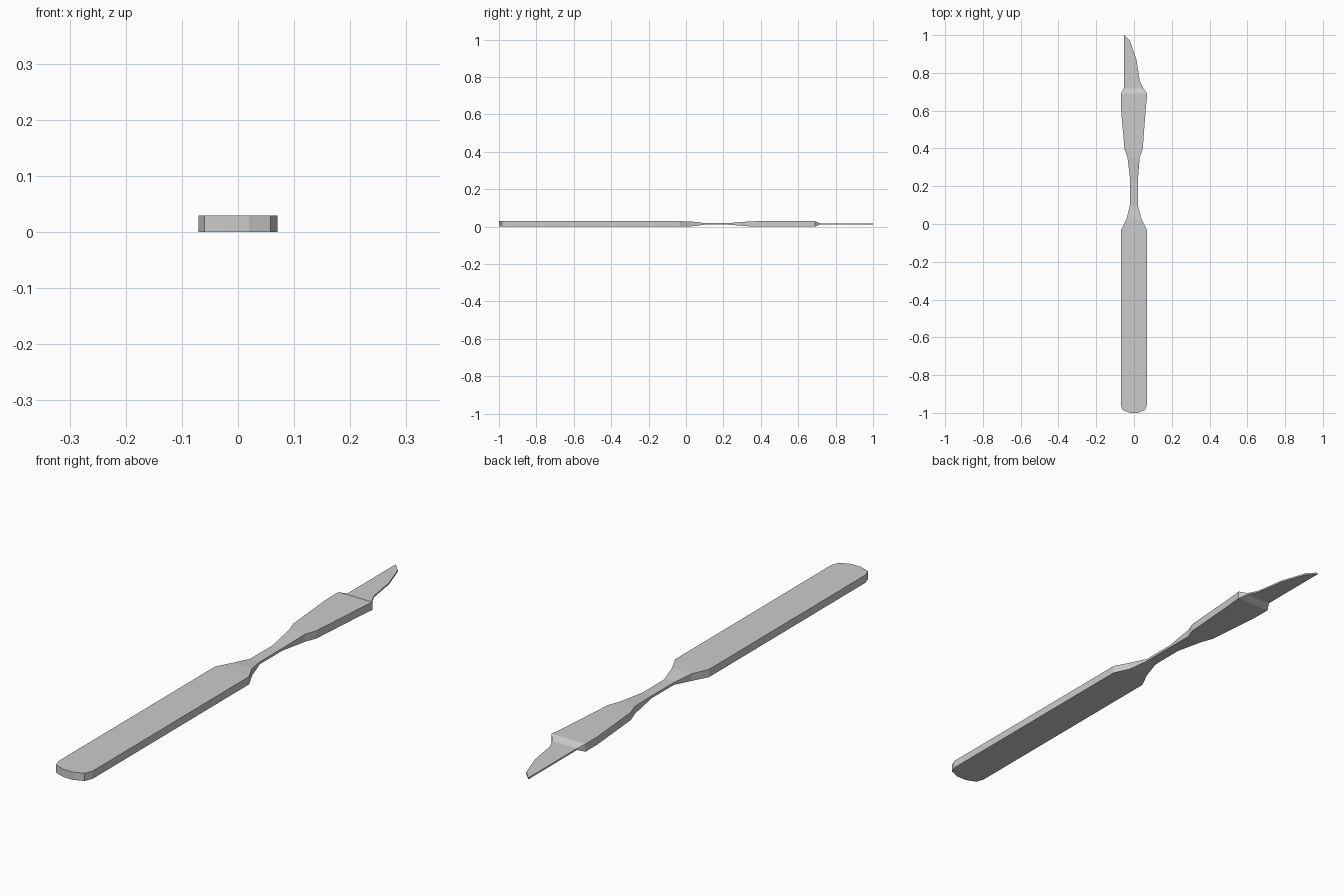
import bpy, bmesh

if "Cube" in bpy.data.objects:
    bpy.data.objects.remove(bpy.data.objects["Cube"])

MID = 0.0145  # height of the flat centre plane


def loft(name, stations):
    """Flat-faced loft of rectangular sections: y, left x, right x, half thickness."""
    bm = bmesh.new()
    rings = []
    for y, left, right, half in stations:
        rings.append([bm.verts.new((x, y, MID + z)) for x, z in
                      ((left, -half), (right, -half), (right, half), (left, half))])
    for a, b in zip(rings, rings[1:]):
        for i in range(4):
            j = (i + 1) % 4
            bm.faces.new((a[i], a[j], b[j], b[i]))
    bm.faces.new(rings[0][::-1])
    bm.faces.new(rings[-1])
    bmesh.ops.recalc_face_normals(bm, faces=bm.faces)
    mesh = bpy.data.meshes.new(name)
    bm.to_mesh(mesh)
    bm.free()
    obj = bpy.data.objects.new(name, mesh)
    bpy.context.collection.objects.link(obj)
    return obj


FULL, THIN, EDGE = MID, 0.0045, 0.003

# Handle: rounded butt, long grip, thin waist, flared and chamfered head
loft("handle", [
    (-1.00, -0.02, 0.02, FULL),
    (-0.985, -0.06, 0.058, FULL),
    (-0.955, -0.07, 0.07, FULL),
    (-0.035, -0.07, 0.07, FULL),
    (0.025, -0.04, 0.04, FULL * 0.93),
    (0.10, -0.021, 0.02, THIN),
    (0.23, -0.02, 0.02, THIN),
    (0.35, -0.034, 0.03, FULL * 0.97),
    (0.395, -0.05, 0.046, FULL),
    (0.62, -0.07, 0.063, FULL),
    (0.69, -0.07, 0.07, FULL),
    (0.717, -0.054, 0.05, EDGE),
])

# Blade: straight spine on the left, curved cutting edge on the right
loft("blade", [
    (0.70, -0.053, 0.05, EDGE),
    (0.717, -0.053, 0.05, EDGE),
    (0.755, -0.053, 0.031, EDGE),
    (0.87, -0.053, 0.013, EDGE),
    (0.97, -0.053, -0.021, EDGE),
    (1.00, -0.053, -0.050, EDGE),
])
